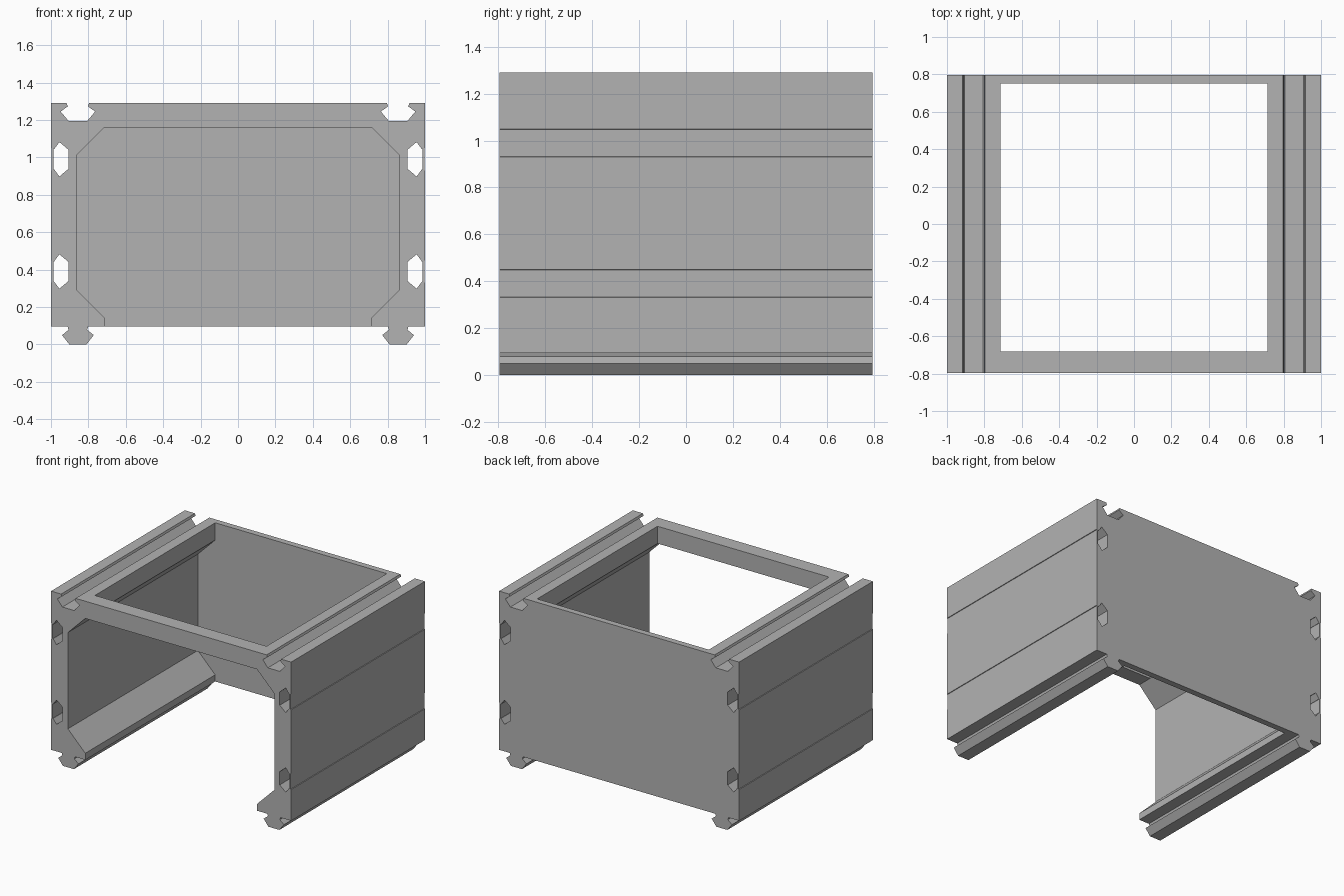
import bpy
import bmesh

if "Cube" in bpy.data.objects:
    bpy.data.objects.remove(bpy.data.objects["Cube"], do_unlink=True)

DEPTH, BACK_INNER = 0.796, 0.75      # half depth, inside face of the back wall
TOP, BASE = 1.29, 0.095              # body top and underside
RAIL_X = 0.856                       # centre of the dovetail rails and slots

grey = bpy.data.materials.new("plain grey")
grey.use_nodes = True
grey.diffuse_color = (0.45, 0.45, 0.45, 1)
grey.node_tree.nodes["Principled BSDF"].inputs["Base Color"].default_value = (0.45, 0.45, 0.45, 1)


def extrude(name, outline, y0, y1):
    """Prism from an x-z outline, running from y0 to y1."""
    bm = bmesh.new()
    face = bm.faces.new([bm.verts.new((x, y0, z)) for x, z in outline])
    ext = bmesh.ops.extrude_face_region(bm, geom=[face])
    verts = [v for v in ext["geom"] if isinstance(v, bmesh.types.BMVert)]
    bmesh.ops.translate(bm, verts=verts, vec=(0, y1 - y0, 0))
    bmesh.ops.recalc_face_normals(bm, faces=bm.faces)
    mesh = bpy.data.meshes.new(name)
    bm.to_mesh(mesh)
    bm.free()
    mesh.materials.append(grey)
    obj = bpy.data.objects.new(name, mesh)
    bpy.context.collection.objects.link(obj)
    return obj


def mirrored(half):
    """Close a right-hand outline with its mirror image."""
    return half + [(-x, z) for x, z in reversed(half)]


def cut(target, cutter):
    cutter.hide_render = True
    mod = target.modifiers.new("cut", 'BOOLEAN')
    mod.operation, mod.solver, mod.object = 'DIFFERENCE', 'EXACT', cutter
    bpy.context.view_layer.objects.active = target
    bpy.ops.object.modifier_apply(modifier=mod.name)
    bpy.data.objects.remove(cutter, do_unlink=True)


# Dovetail section: offset along the surface, depth
DOVETAIL = [(-0.060, 0), (-0.054, 0.017), (-0.092, 0.045), (-0.050, 0.095),
            (0.050, 0.095), (0.092, 0.045), (0.054, 0.017), (0.060, 0)]
SLOT_HEIGHTS = (0.99, 0.39)

# Outer outline: top slot, two side slots, foot rail
half = [(RAIL_X + a, TOP - d) for a, d in DOVETAIL] + [(1, TOP)]
for c in SLOT_HEIGHTS:
    half += [(1 - d, c - a) for a, d in DOVETAIL]
half += [(1, BASE)]
half += [(RAIL_X - a * 0.92, BASE - d) for a, d in DOVETAIL]
body = extrude("housing", mirrored(half), -DEPTH, DEPTH)

# Cavity, open at the front and underneath
cavity = [(0.715, 1.16), (0.86, 1.015), (0.86, 0.29), (0.715, 0.145), (0.715, -0.1)]
cut(body, extrude("cavity_cutter", mirrored(cavity), -1, BACK_INNER))

# Square window through the top
window = [(0.715, 1.5), (0.715, 1.0)]
cut(body, extrude("window_cutter", mirrored(window), -0.682, BACK_INNER))

# Thin recessed strips closing the side slots
for side, sx in (("left", 1), ("right", -1)):
    for level, c in zip(("upper", "lower"), SLOT_HEIGHTS):
        strip = [(sx * 0.987, c - 0.058), (sx * 0.996, c - 0.058),
                 (sx * 0.996, c + 0.058), (sx * 0.987, c + 0.058)]
        extrude(f"{side}_{level}_slot_strip", strip, -DEPTH, DEPTH)
